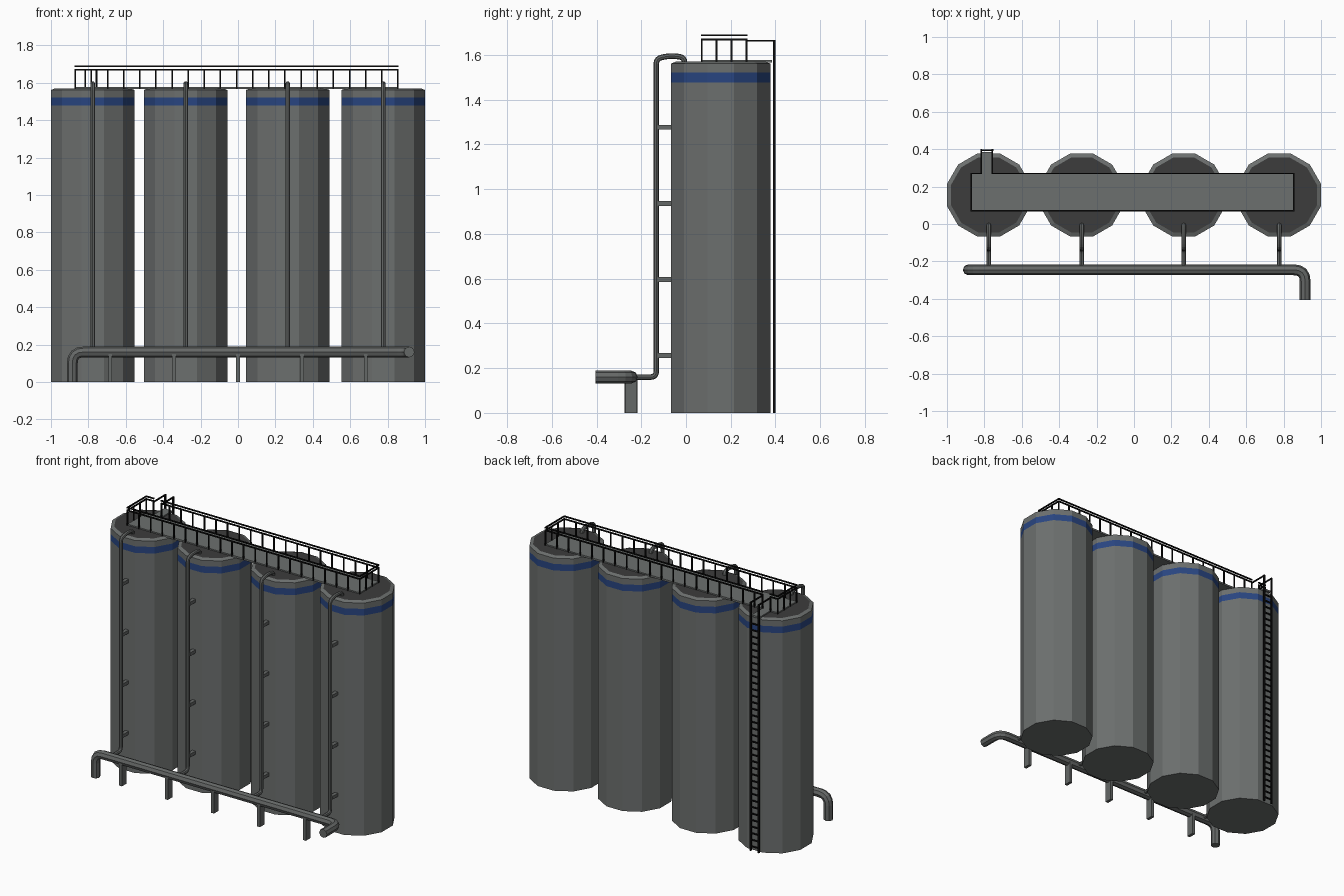
import bpy, bmesh, math
from mathutils import Vector, Matrix

if "Cube" in bpy.data.objects:
    bpy.data.objects.remove(bpy.data.objects["Cube"])


def material(name, rgb):
    m = bpy.data.materials.new(name)
    m.diffuse_color = (*rgb, 1)
    m.use_nodes = True
    m.node_tree.nodes["Principled BSDF"].inputs["Base Color"].default_value = m.diffuse_color
    return m


GREY = material("steel grey", (0.15, 0.16, 0.157))
PIPE = material("pipe grey", (0.13, 0.138, 0.135))
DARK = material("roof dark grey", (0.045, 0.045, 0.045))
BLUE = material("band blue", (0.022, 0.06, 0.22))
BLACK = material("railing black", (0.004, 0.004, 0.004))


def finish(bm, name, mats):
    me = bpy.data.meshes.new(name)
    bm.normal_update()
    bm.to_mesh(me)
    bm.free()
    for m in mats:
        me.materials.append(m)
    ob = bpy.data.objects.new(name, me)
    bpy.context.collection.objects.link(ob)
    return ob


def boxes(name, mat, spans):
    """One object from many boxes given as (x0, x1, y0, y1, z0, z1)."""
    bm = bmesh.new()
    for x0, x1, y0, y1, z0, z1 in spans:
        mtx = Matrix.Translation(((x0 + x1) / 2, (y0 + y1) / 2, (z0 + z1) / 2))
        mtx = mtx @ Matrix.Diagonal((x1 - x0, y1 - y0, z1 - z0, 1))
        bmesh.ops.create_cube(bm, size=1, matrix=mtx)
    return finish(bm, name, [mat])


def rounded(points, radius, steps=4):
    """Path with its inner corners rounded."""
    pts = [Vector(p) for p in points]
    out = [pts[0]]
    for a, b, c in zip(pts, pts[1:], pts[2:]):
        p = b + (a - b).normalized() * radius
        q = b + (c - b).normalized() * radius
        for i in range(steps + 1):
            t = i / steps
            out.append(p * (1 - t) ** 2 + b * 2 * t * (1 - t) + q * t * t)
    return out + [pts[-1]]


def pipe(name, points, bend, radius):
    path = rounded(points, bend)
    cu = bpy.data.curves.new(name + "_path", 'CURVE')
    cu.dimensions = '3D'
    cu.bevel_depth = radius
    cu.bevel_resolution = 2
    cu.use_fill_caps = True
    sp = cu.splines.new('POLY')
    sp.points.add(len(path) - 1)
    for p, v in zip(sp.points, path):
        p.co = (*v, 1)
    tmp = bpy.data.objects.new(name + "_tmp", cu)
    bpy.context.collection.objects.link(tmp)
    bpy.context.view_layer.update()
    me = bpy.data.meshes.new_from_object(tmp)
    bpy.data.objects.remove(tmp)
    me.materials.clear()
    me.materials.append(PIPE)
    for f in me.polygons:
        f.use_smooth = False
        f.material_index = 0
    ob = bpy.data.objects.new(name, me)
    bpy.context.collection.objects.link(ob)


def silo(name, cx, cy):
    """Twelve-sided tank: wall, blue band, chamfered rim, dark roof."""
    n, r = 12, 0.2305
    profile = [(r, 0), (r, 1.478), (r, 1.522), (r, 1.561), (r - 0.022, 1.57)]
    bm = bmesh.new()
    rings = [[bm.verts.new((cx + q * math.cos((k + 0.5) * math.tau / n),
                            cy + q * math.sin((k + 0.5) * math.tau / n), z))
              for k in range(n)] for q, z in profile]
    for j in range(len(rings) - 1):
        for k in range(n):
            m = (k + 1) % n
            f = bm.faces.new((rings[j][k], rings[j][m], rings[j + 1][m], rings[j + 1][k]))
            f.material_index = 1 if j == 1 else 0
    bm.faces.new(rings[0][::-1])
    bm.faces.new(rings[-1]).material_index = 2
    finish(bm, name, [GREY, BLUE, DARK])


# Silos, each with a riser pipe and wall brackets
for i, x in enumerate((-0.777, -0.28, 0.266, 0.777)):
    silo(f"silo_{i + 1}", x, 0.155)
    pipe(f"riser_pipe_{i + 1}",
         [(x, -0.245, 0.16), (x, -0.133, 0.16), (x, -0.133, 1.585),
          (x, -0.07, 1.597), (x, -0.006, 1.59), (x, -0.006, 1.56)], 0.026, 0.0125)
    boxes(f"pipe_brackets_{i + 1}", PIPE,
          [(x - 0.012, x + 0.012, -0.125, -0.065, z - 0.011, z + 0.011)
           for z in (0.257, 0.597, 0.937, 1.277)])

# Header pipe along the front with its supports
pipe("header_pipe", [(-0.886, -0.245, 0), (-0.886, -0.245, 0.16),
                     (0.915, -0.245, 0.16), (0.915, -0.405, 0.16)], 0.06, 0.029)
boxes("header_supports", PIPE,
      [(x - 0.01, x + 0.01, -0.27, -0.22, 0, 0.15)
       for x in (-0.683, -0.342, 0, 0.342, 0.683)])

# Walkway deck and the step to the ladder
X0, X1, Y0, Y1 = -0.87, 0.855, 0.07, 0.27
L0, L1, LY = -0.817, -0.757, 0.395
boxes("walkway", GREY, [(X0, X1, Y0, Y1, 1.566, 1.578),
                        (L0, L1, Y1, 0.385, 1.566, 1.578)])

# Railing with a gap at the ladder
h = 0.004
rails = []
for z in (1.67, 1.688):
    rails += [(X0 - h, X1 + h, Y0 - h, Y0 + h, z - h, z + h),
              (X0 - h, L0 + h, Y1 - h, Y1 + h, z - h, z + h),
              (L1 - h, X1 + h, Y1 - h, Y1 + h, z - h, z + h)]
    rails += [(x - h, x + h, Y0, Y1, z - h, z + h) for x in (X0, X1)]
posts = [(X0 + (X1 - X0) * k / 20, y) for k in range(21) for y in (Y0, Y1)]
posts = [(x, y) for x, y in posts if y == Y0 or not L0 < x < L1]
posts += [(x, Y0 + (Y1 - Y0) * t / 3) for x in (X0, X1) for t in (1, 2)]
posts += [(L0, Y1), (L1, Y1)]
rails += [(x - h, x + h, y - h, y + h, 1.57, 1.67) for x, y in posts]
boxes("railing", BLACK, rails)

# Ladder: stringers, hand rails to the walkway, rungs
ladder = []
for x in (L0, L1):
    ladder += [(x - 0.005, x + 0.005, LY - 0.005, LY + 0.005, 0, 1.668),
               (x - h, x + h, Y1, LY, 1.66, 1.668)]
ladder += [(L0, L1, LY - h, LY + h, z - h, z + h)
           for z in (0.03 + 0.044 * k for k in range(35))]
boxes("ladder", BLACK, ladder)
